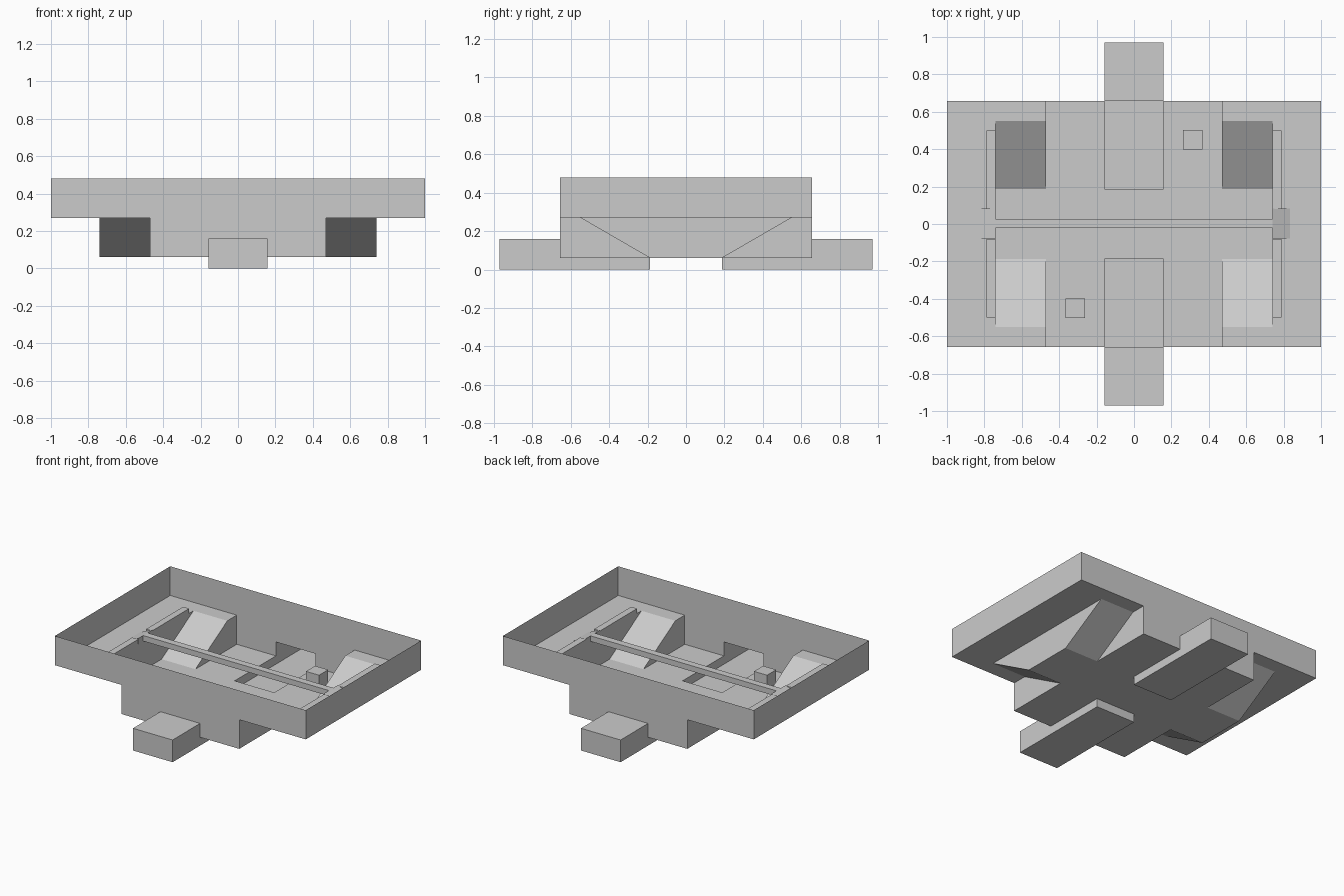
import bpy, bmesh

if "Cube" in bpy.data.objects:
    bpy.data.objects.remove(bpy.data.objects["Cube"])

W, H = 1.0, 0.657              # half width, half depth of the tray
RIM, LEDGE, FLOOR = 0.48, 0.27, 0.06
PIT, WING = 0.47, 0.74         # half widths of the pit and of its side wings
CH, CH_IN, CH_OUT, CH_TOP = 0.158, 0.187, 0.97, 0.16   # end channel
SLOPE = 0.55                   # where the ramp meets the ledge


def make_object(name, faces, mirror=(False, False)):
    """Object from polygons, optionally mirrored over x / y."""
    bm = bmesh.new()
    for pts in faces:
        bm.faces.new([bm.verts.new(p) for p in pts])
    bmesh.ops.remove_doubles(bm, verts=bm.verts, dist=1e-5)
    bmesh.ops.recalc_face_normals(bm, faces=bm.faces)
    me = bpy.data.meshes.new(name)
    bm.to_mesh(me)
    bm.free()
    ob = bpy.data.objects.new(name, me)
    bpy.context.collection.objects.link(ob)
    if any(mirror):
        m = ob.modifiers.new("mirror", 'MIRROR')
        m.use_axis = (mirror[0], mirror[1], False)
        m.merge_threshold = 0.0005
    return ob


def flat(axis, value, pts):
    """Planar polygon perpendicular to an axis."""
    out = []
    for p in pts:
        q = list(p)
        q.insert(axis, value)
        out.append(tuple(q))
    return out


def rect(axis, value, a0, a1, b0, b1):
    return flat(axis, value, [(a0, b0), (a1, b0), (a1, b1), (a0, b1)])


def box(name, x0, x1, y0, y1, z0, z1, mirror=(False, False)):
    faces = [rect(0, x, y0, y1, z0, z1) for x in (x0, x1)]
    faces += [rect(1, y, x0, x1, z0, z1) for y in (y0, y1)]
    faces += [rect(2, z, x0, x1, y0, y1) for z in (z0, z1)]
    return make_object(name, faces, mirror)


both = (True, True)

# Thin open tray with a stepped pit: one quarter, mirrored
make_object("tray_shell", [
    rect(0, W, 0, H, LEDGE, RIM),                                   # side wall
    flat(1, H, [(0, CH_TOP), (CH, CH_TOP), (CH, FLOOR), (PIT, FLOOR),
                (PIT, LEDGE), (W, LEDGE), (W, RIM), (0, RIM)]),     # end wall
    flat(2, LEDGE, [(WING, 0), (W, 0), (W, H), (PIT, H),
                    (PIT, SLOPE), (WING, SLOPE)]),                  # ledge
    flat(2, FLOOR, [(0, 0), (WING, 0), (WING, CH_IN), (PIT, CH_IN),
                    (PIT, H), (CH, H), (CH, CH_IN), (0, CH_IN)]),   # pit floor
    [(PIT, CH_IN, FLOOR), (WING, CH_IN, FLOOR),
     (WING, SLOPE, LEDGE), (PIT, SLOPE, LEDGE)],                    # ramp
    flat(0, PIT, [(CH_IN, FLOOR), (H, FLOOR), (H, LEDGE), (SLOPE, LEDGE)]),
    flat(0, WING, [(0, FLOOR), (CH_IN, FLOOR), (SLOPE, LEDGE), (0, LEDGE)]),
], both)

# Hollow channels that open into the pit and run out front and back
make_object("end_channels", [
    rect(2, 0, 0, CH, CH_IN, CH_OUT),
    rect(2, CH_TOP, 0, CH, H, CH_OUT),
    rect(1, CH_IN, 0, CH, 0, FLOOR),
    rect(1, CH_OUT, 0, CH, 0, CH_TOP),
    flat(0, CH, [(CH_IN, 0), (CH_OUT, 0), (CH_OUT, CH_TOP),
                 (H, CH_TOP), (H, FLOOR), (CH_IN, FLOOR)]),
], both)

# Beam across the pit and the low rails beside it
box("cross_beam", -WING, WING, -0.022, 0.028, LEDGE, 0.31)
box("side_rails", WING, 0.788, 0.08, 0.5, LEDGE, 0.305, both)

# Wedges at the beam ends, sloping outward
wedge = [(WING, LEDGE), (0.835, LEDGE), (WING, 0.31)]
make_object("beam_end_wedges", [
    flat(1, -0.078, wedge), flat(1, 0.082, wedge),
    rect(2, LEDGE, WING, 0.835, -0.078, 0.082),
    rect(0, WING, -0.078, 0.082, LEDGE, 0.31),
    [(WING, -0.078, 0.31), (0.835, -0.078, LEDGE),
     (0.835, 0.082, LEDGE), (WING, 0.082, 0.31)],
], (True, False))

# Small blocks on the pit floor, diagonally opposite
for i, s in enumerate((1, -1)):
    cx, cy = 0.315 * s, 0.45 * s
    box(f"floor_block_{i + 1}", cx - 0.052, cx + 0.052,
        cy - 0.052, cy + 0.052, FLOOR, 0.16)
